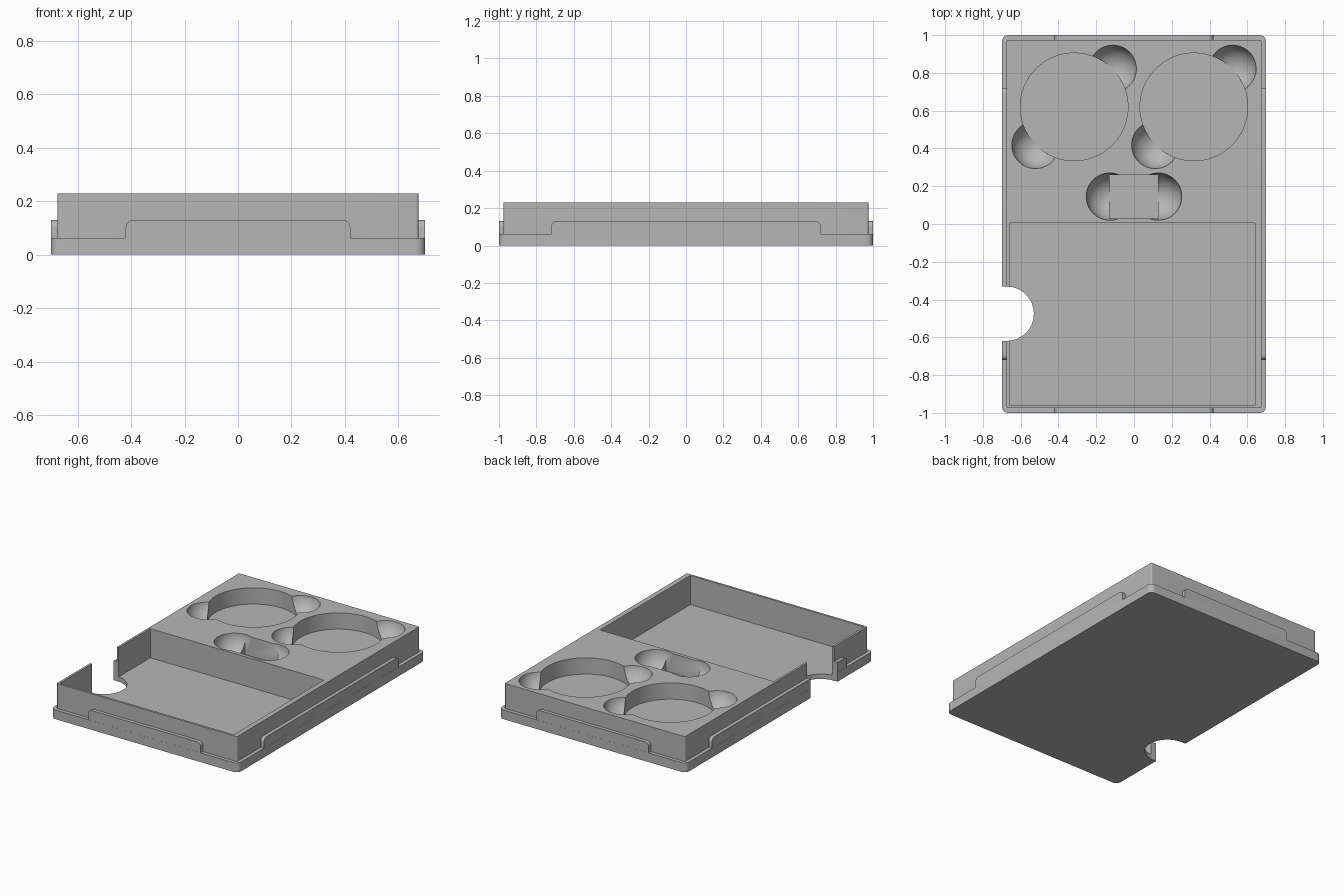
import bpy, bmesh, math
from mathutils import Matrix

cube = bpy.data.objects.get("Cube")
if cube:
    bpy.data.objects.remove(cube, do_unlink=True)

grey = bpy.data.materials.new("light grey plastic")
grey.use_nodes = True
GREY = (0.47, 0.47, 0.47, 1)
grey.diffuse_color = GREY
grey.node_tree.nodes["Principled BSDF"].inputs["Base Color"].default_value = GREY

TOP = 0.23          # upper surface
LEDGE = 0.062       # height of the stepped base
FLOOR = 0.033       # card pocket floor


def finish(bm, name):
    bmesh.ops.recalc_face_normals(bm, faces=bm.faces)
    mesh = bpy.data.meshes.new(name)
    bm.to_mesh(mesh)
    bm.free()
    mesh.materials.append(grey)
    obj = bpy.data.objects.new(name, mesh)
    bpy.context.collection.objects.link(obj)
    return obj


def box(name, x0, x1, y0, y1, z0, z1, pick=None, radius=0):
    """Box whose edges chosen by pick(edge direction, midpoint) are rounded."""
    bm = bmesh.new()
    size = Matrix.Diagonal((x1 - x0, y1 - y0, z1 - z0, 1))
    place = Matrix.Translation(((x0 + x1) / 2, (y0 + y1) / 2, (z0 + z1) / 2))
    bmesh.ops.create_cube(bm, size=1, matrix=place @ size)
    if pick:
        edges = []
        for e in bm.edges:
            a, b = (v.co for v in e.verts)
            if pick((b - a).normalized(), (a + b) / 2):
                edges.append(e)
        bmesh.ops.bevel(bm, geom=edges, offset=radius, segments=8,
                        profile=0.5, affect='EDGES')
    return finish(bm, name)


def cylinder(name, x, y, r, z0, z1):
    bm = bmesh.new()
    bmesh.ops.create_cone(bm, cap_ends=True, segments=96, radius1=r, radius2=r,
                          depth=z1 - z0,
                          matrix=Matrix.Translation((x, y, (z0 + z1) / 2)))
    return finish(bm, name)


def scoop(x, y, depth, rim=0.125):
    """Ball that leaves a round finger dent of the given depth and rim radius."""
    rise = (rim ** 2 - depth ** 2) / (2 * depth)
    bm = bmesh.new()
    bmesh.ops.create_uvsphere(bm, u_segments=48, v_segments=32, radius=depth + rise,
                              matrix=Matrix.Translation((x, y, TOP + rise)))
    return finish(bm, "finger_scoop")


def combine(target, tool, operation):
    mod = target.modifiers.new(operation, 'BOOLEAN')
    mod.operation = operation
    mod.solver = 'EXACT'
    mod.object = tool
    tool.hide_render = True
    bpy.context.view_layer.update()
    graph = bpy.context.evaluated_depsgraph_get()
    mesh = bpy.data.meshes.new_from_object(target.evaluated_get(graph))
    target.modifiers.clear()
    target.data = mesh
    bpy.data.objects.remove(tool, do_unlink=True)


def upright(d, mid):
    return abs(d.z) > 0.9


# Stepped base and the raised body
tray = box("game_tray", -0.7, 0.7, -1, 1, 0, LEDGE, upright, 0.035)
body = box("body", -0.675, 0.675, -0.975, 0.975, 0.02, TOP, upright, 0.01)
combine(tray, body, 'UNION')

# Locking tabs on all four sides, upper corners rounded
EDGE = 0.0005
for side in (-1, 1):
    ys = sorted((side * 0.95, side * (1 - EDGE)))
    tab = box("end_tab", -0.42, 0.42, *ys, 0.03, 0.13,
              lambda d, m: abs(d.y) > 0.9 and m.z > 0.1, 0.028)
    combine(tray, tab, 'UNION')
    xs = sorted((side * 0.65, side * (0.7 - EDGE)))
    tab = box("side_tab", *xs, -0.72, 0.72, 0.03, 0.13,
              lambda d, m: abs(d.x) > 0.9 and m.z > 0.1, 0.028)
    combine(tray, tab, 'UNION')

# Card pocket and its thumb notch
cutters = [box("card_pocket", -0.66, 0.64, -0.96, 0.005, FLOOR, 0.4),
           box("thumb_notch", -0.9, -0.53, -0.619, -0.331, -0.2, 0.5,
               lambda d, m: abs(d.z) > 0.9 and m.x > -0.6, 0.1435)]

# Round token wells, each with two finger scoops
WELL = 0.11
for x in (-0.317, 0.317):
    cutters.append(cylinder("token_well", x, 0.62, 0.285, TOP - WELL, 0.4))
    for s in (-1, 1):
        cutters.append(scoop(x + s * 0.205, 0.62 + s * 0.202, WELL - 0.002))

# Dice well with a scoop on either side
cutters.append(box("dice_well", -0.13, 0.127, 0.03, 0.26, TOP - 0.13, 0.4))
for s in (-1, 1):
    cutters.append(scoop(s * 0.128, 0.145, 0.1245))

for cutter in cutters:
    combine(tray, cutter, 'DIFFERENCE')

# Smooth the curved walls, keep edges crisp
bpy.ops.object.select_all(action='DESELECT')
tray.select_set(True)
bpy.context.view_layer.objects.active = tray
bpy.ops.object.shade_smooth_by_angle(angle=math.radians(30))
